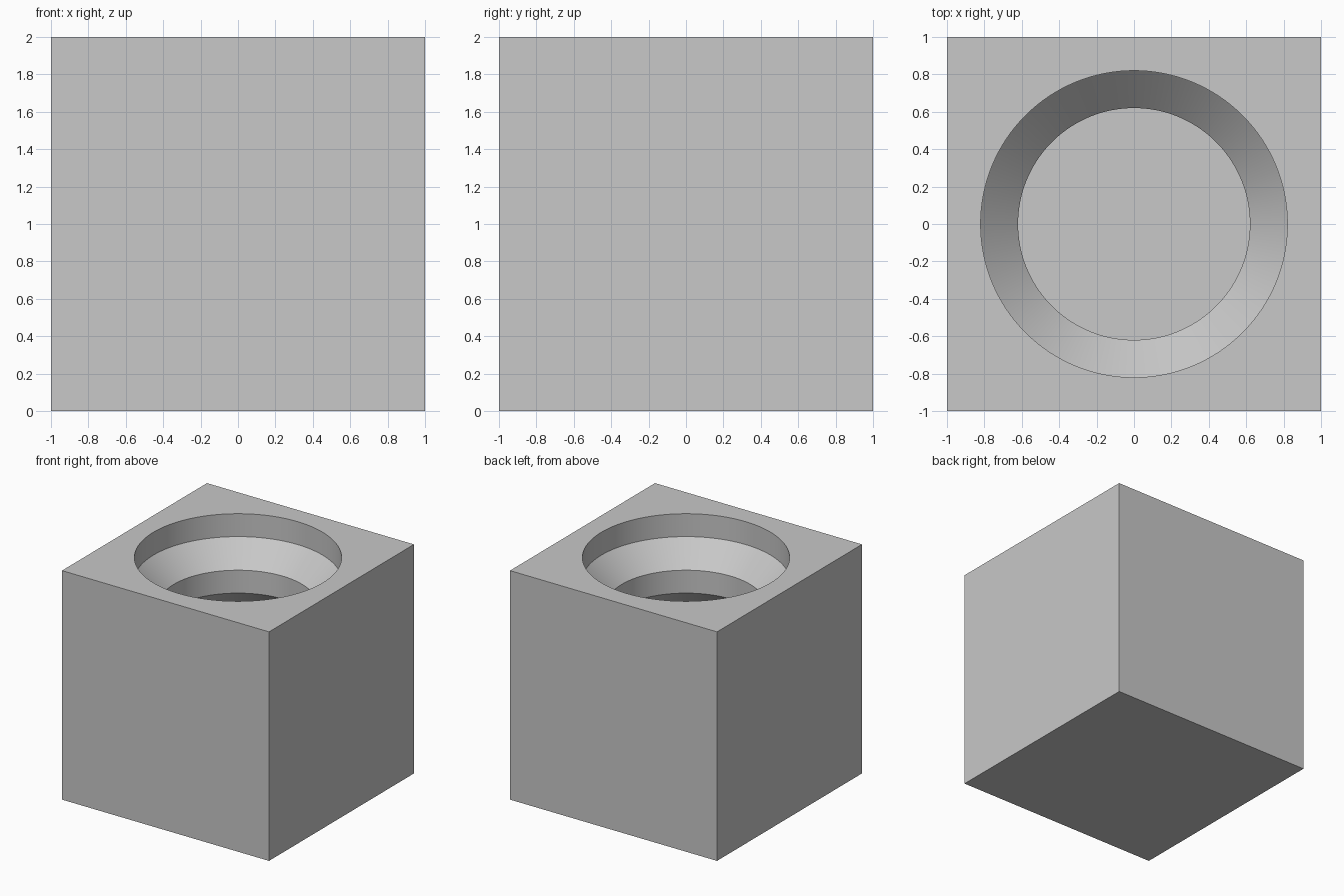
import bpy
import bmesh
from math import cos, sin, tau, radians

if "Cube" in bpy.data.objects:
    bpy.data.objects.remove(bpy.data.objects["Cube"], do_unlink=True)

SEGMENTS = 128
WIDE, NARROW = 0.82, 0.62

# Single plain grey
grey = bpy.data.materials.new("light grey")
grey.use_nodes = True
colour = (0.58, 0.58, 0.58, 1)
grey.diffuse_color = colour
grey.node_tree.nodes["Principled BSDF"].inputs["Base Color"].default_value = colour


def lathe(name, profile):
    """Closed solid turned around z from (radius, height) points, top to bottom."""
    bm = bmesh.new()
    rings = [[bm.verts.new((r * cos(tau * i / SEGMENTS), r * sin(tau * i / SEGMENTS), z))
              for i in range(SEGMENTS)] for r, z in profile]
    for upper, lower in zip(rings, rings[1:]):
        for i in range(SEGMENTS):
            j = (i + 1) % SEGMENTS
            bm.faces.new((upper[i], lower[i], lower[j], upper[j]))
    bm.faces.new(rings[0])
    bm.faces.new(rings[-1][::-1])
    bmesh.ops.recalc_face_normals(bm, faces=bm.faces[:])
    mesh = bpy.data.meshes.new(name)
    bm.to_mesh(mesh)
    bm.free()
    mesh.materials.append(grey)
    obj = bpy.data.objects.new(name, mesh)
    bpy.context.collection.objects.link(obj)
    return obj


# Solid block
bpy.ops.mesh.primitive_cube_add(size=2, location=(0, 0, 1))
block = bpy.context.object
block.name = "socket_block"
block.data.materials.append(grey)

# Stepped socket: wide mouth, tapered seat, narrow throat, flared chamber
socket = lathe("socket_cutter", [
    (WIDE, 2.2), (WIDE, 1.8), (NARROW, 1.6),
    (NARROW, 1.4), (WIDE, 1.2), (WIDE, 1.0)])
socket.hide_render = True

cut = block.modifiers.new("socket", "BOOLEAN")
cut.operation = "DIFFERENCE"
cut.solver = "EXACT"
cut.object = socket
bpy.context.view_layer.objects.active = block
bpy.ops.object.modifier_apply(modifier=cut.name)
bpy.data.objects.remove(socket, do_unlink=True)

# Smooth round walls, crisp edges
bpy.ops.object.select_all(action="DESELECT")
block.select_set(True)
bpy.ops.object.shade_smooth_by_angle(angle=radians(30))
